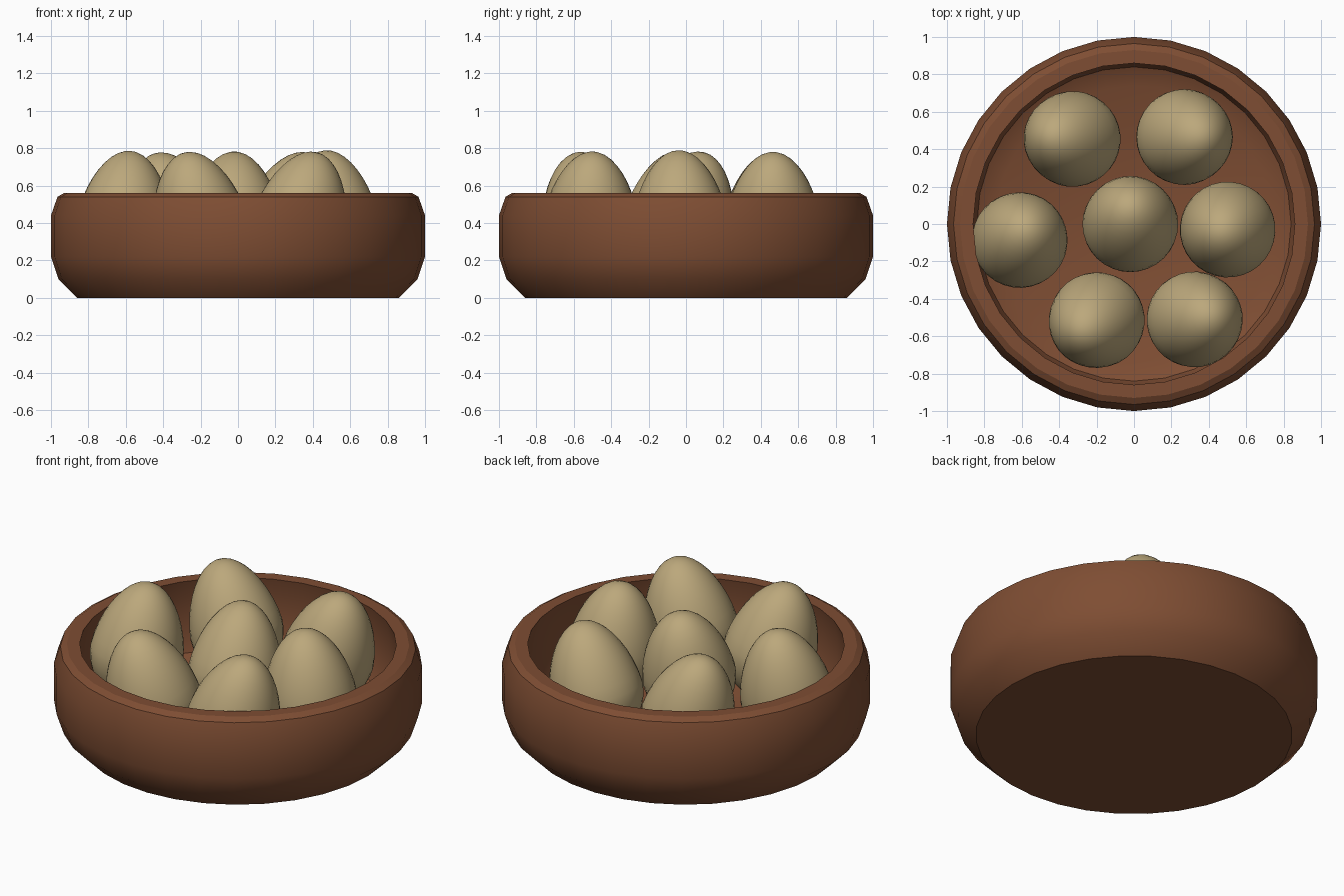
import bpy
import bmesh
from math import sin, cos, pi, radians
from mathutils import Vector

cube = bpy.data.objects.get("Cube")
if cube:
    bpy.data.objects.remove(cube, do_unlink=True)


def material(name, rgb):
    mat = bpy.data.materials.new(name)
    mat.use_nodes = True
    color = (*rgb, 1)
    mat.diffuse_color = color
    mat.node_tree.nodes["Principled BSDF"].inputs["Base Color"].default_value = color
    return mat


def lathe(name, profile, segments, mat, sharp_angle):
    """Revolve an (r, z) profile that starts and ends on the z axis."""
    bm = bmesh.new()
    rings = []
    for r, z in profile:
        count = segments if r > 0 else 1
        rings.append([bm.verts.new((r * cos(2 * pi * i / segments),
                                    r * sin(2 * pi * i / segments), z))
                      for i in range(count)])
    for low, high in zip(rings, rings[1:]):
        for i in range(segments):
            j = (i + 1) % segments
            corners = [low[i % len(low)], low[j % len(low)],
                       high[j % len(high)], high[i % len(high)]]
            bm.faces.new(list(dict.fromkeys(corners)))
    bmesh.ops.recalc_face_normals(bm, faces=bm.faces)
    mesh = bpy.data.meshes.new(name)
    bm.to_mesh(mesh)
    bm.free()
    mesh.materials.append(mat)
    obj = bpy.data.objects.new(name, mesh)
    bpy.context.collection.objects.link(obj)
    bpy.ops.object.select_all(action="DESELECT")
    obj.select_set(True)
    bpy.context.view_layer.objects.active = obj
    bpy.ops.object.shade_smooth_by_angle(angle=radians(sharp_angle))
    return obj


brown = material("brown_clay", (0.21, 0.075, 0.033))
cream = material("tan_eggshell", (0.50, 0.39, 0.20))

# Bowl: outer wall, bevelled rim, hollow inside
bowl_profile = [(0, 0), (0.86, 0), (0.96, 0.10), (1.0, 0.22), (1.0, 0.44),
                (0.965, 0.54), (0.93, 0.56), (0.86, 0.56), (0.88, 0.46),
                (0.88, 0.24), (0.84, 0.14), (0.74, 0.09), (0, 0.09)]
lathe("bowl", bowl_profile, 32, brown, 28)

# Egg outline: blunt below, longer and slimmer above
STEPS = 20
egg_profile = []
for k in range(STEPS + 1):
    c, s = cos(pi * k / STEPS), sin(pi * k / STEPS)
    if k in (0, STEPS):
        s = 0
    upper = max(c, 0)
    egg_profile.append((0.256 * s * (1 - 0.13 * upper), c * (0.4 if c > 0 else 0.28)))

# Eggs: centre in plan, then lean of the tip
eggs = {
    "egg_center": ((-0.02, 0.0), (0.0, 0.08)),
    "egg_left": ((0.50, -0.03), (-0.03, -0.01)),
    "egg_right": ((-0.61, -0.085), (0.03, 0.05)),
    "egg_back_left": ((0.27, 0.465), (0.09, 0.0)),
    "egg_back_right": ((-0.33, 0.455), (-0.10, 0.01)),
    "egg_front_left": ((0.325, -0.51), (0.08, 0.01)),
    "egg_front_right": ((-0.20, -0.515), (-0.07, -0.055)),
}
for name, ((x, y), lean) in eggs.items():
    egg = lathe(name, egg_profile, 32, cream, 60)
    egg.location = (x, y, 0.39)
    egg.rotation_euler = Vector((*lean, 0.32)).to_track_quat("Z", "Y").to_euler()
